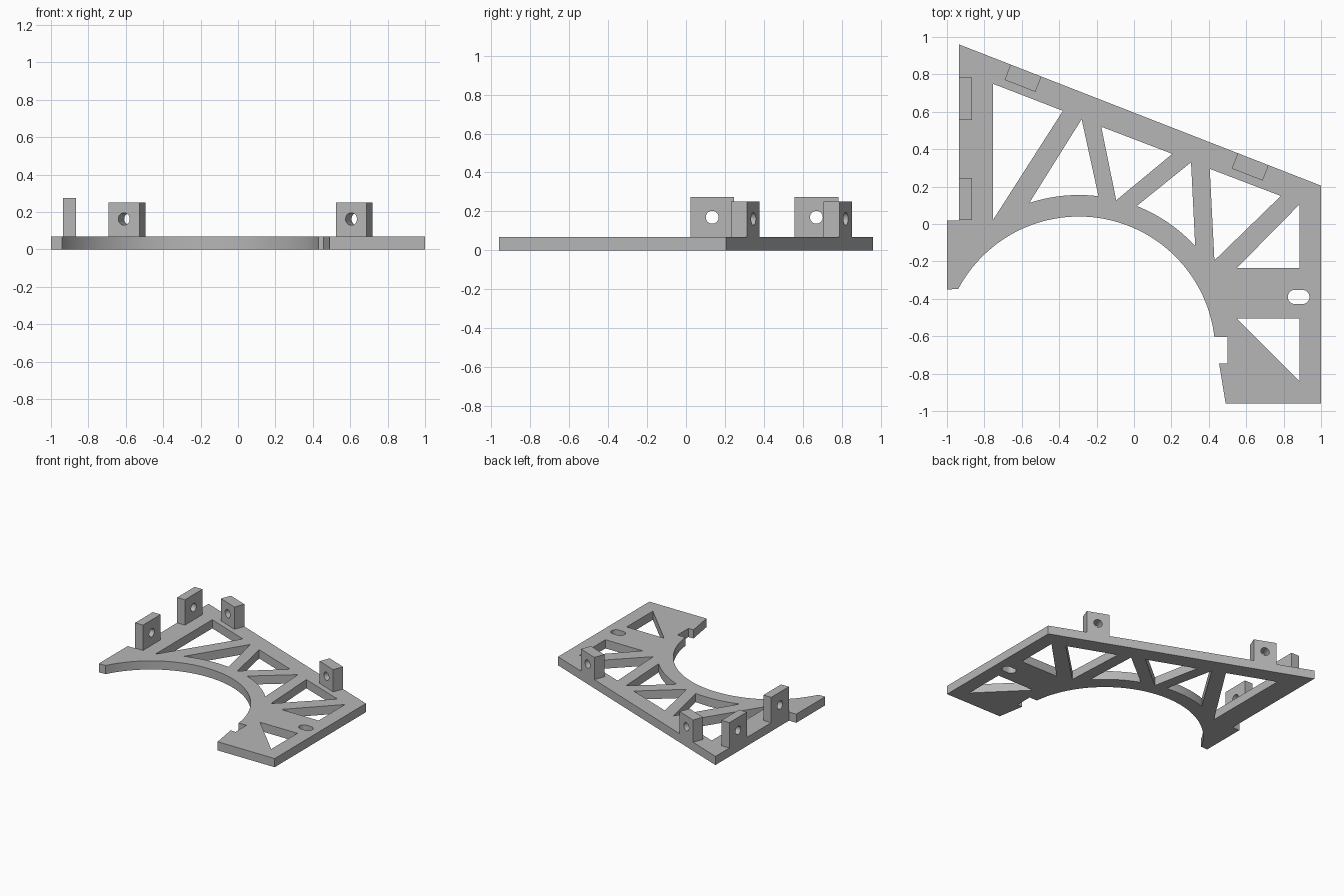
import bpy
import bmesh
from math import atan2, cos, sin, pi, radians
from mathutils import Matrix, Vector

cube = bpy.data.objects.get("Cube")
if cube:
    bpy.data.objects.remove(cube, do_unlink=True)

grey = bpy.data.materials.new("plain grey")
grey.use_nodes = True
grey.diffuse_color = (0.47, 0.47, 0.47, 1)
grey.node_tree.nodes["Principled BSDF"].inputs["Base Color"].default_value = grey.diffuse_color

THICK = 0.07
ARCH = (-0.295, -0.69)


def arc(centre, radius, start, end, steps):
    """Points along an arc, both ends included."""
    turns = [start + (end - start) * i / steps for i in range(steps + 1)]
    return [(centre[0] + radius * cos(a), centre[1] + radius * sin(a)) for a in turns]


def arch_arc(radius, first, last, steps):
    """Arc about the arch centre, from the bearing of one point to another."""
    a, b = (atan2(p[1] - ARCH[1], p[0] - ARCH[0]) for p in (first, last))
    return arc(ARCH, radius, a, b, steps)


def sheet(name, loops, depth, matrix=Matrix()):
    """Extrude an outline with holes (the first loop is the outline)."""
    bm = bmesh.new()
    for loop in loops:
        verts = [bm.verts.new((x, y, 0)) for x, y in loop]
        for i, v in enumerate(verts):
            bm.edges.new((verts[i - 1], v))
    bmesh.ops.triangle_fill(bm, use_beauty=True, edges=bm.edges[:], normal=(0, 0, 1))
    grown = bmesh.ops.extrude_face_region(bm, geom=bm.faces[:], use_keep_orig=True)
    top = [g for g in grown["geom"] if isinstance(g, bmesh.types.BMVert)]
    bmesh.ops.translate(bm, verts=top, vec=(0, 0, depth))
    bmesh.ops.recalc_face_normals(bm, faces=bm.faces[:])
    mesh = bpy.data.meshes.new(name)
    bm.to_mesh(mesh)
    bm.free()
    mesh.materials.append(grey)
    obj = bpy.data.objects.new(name, mesh)
    obj.matrix_world = matrix
    bpy.context.collection.objects.link(obj)
    bpy.ops.object.select_all(action="DESELECT")
    obj.select_set(True)
    bpy.context.view_layer.objects.active = obj
    bpy.ops.object.shade_smooth_by_angle(angle=radians(25))
    return obj


# Base plate: outline with the large arch, truss windows and a slot
outline = [(-0.935, 0.96), (1, 0.205), (1, -0.96), (0.49, -0.96),
           (0.455, -0.745), (0.5, -0.745), (0.5, -0.605)]
outline += arch_arc(0.73, (0.43, -0.605), (-0.935, -0.35), 56)
outline += [(-1, -0.35), (-1, 0.02), (-0.935, 0.02)]

windows = [
    [(-0.755, 0.75), (-0.38, 0.605), (-0.755, 0.02)],
    [(-0.28, 0.56)] + arch_arc(0.845, (-0.19, 0.148), (-0.56, 0.112), 14),
    [(-0.175, 0.52), (0.205, 0.375), (-0.095, 0.127)],
    [(0.305, 0.33)] + arch_arc(0.845, (0.325, -0.12), (0.015, 0.097), 14),
    [(0.405, 0.295), (0.785, 0.15), (0.43, -0.195)],
    [(0.885, 0.105), (0.885, -0.235), (0.55, -0.235)],
    [(0.55, -0.505), (0.885, -0.505), (0.885, -0.84)],
]
slot = (arc((0.9, -0.39), 0.038, -pi / 2, pi / 2, 12)
        + arc((0.86, -0.39), 0.038, pi / 2, 3 * pi / 2, 12))
sheet("base_plate", [outline] + windows + [slot], THICK)


# Upright mounting tabs, each with a round bolt hole
def tab(name, start, along, size, hole_height):
    length, height, depth = size
    along = Vector(along).normalized()
    up = Vector((0, 0, 1))
    matrix = Matrix((along, up, along.cross(up))).transposed().to_4x4()
    matrix.translation = (*start, THICK)
    box = [(0, 0), (length, 0), (length, height), (0, height)]
    hole = arc((length / 2, hole_height), 0.033, 0, 2 * pi, 28)[:-1]
    sheet(name, [box, hole], depth, matrix)


for name, y in (("left_edge_tab_front", 0.022), ("left_edge_tab_back", 0.557)):
    tab(name, (-0.935, y), (0, 1, 0), (0.225, 0.205, 0.07), 0.1)
for name, x in (("slanted_tab_left", -0.66), ("slanted_tab_right", 0.555)):
    slope = (0.205 - 0.96) / 1.935
    tab(name, (x, 0.96 + (x + 0.935) * slope), (1, slope, 0), (0.177, 0.18, 0.088), 0.092)
